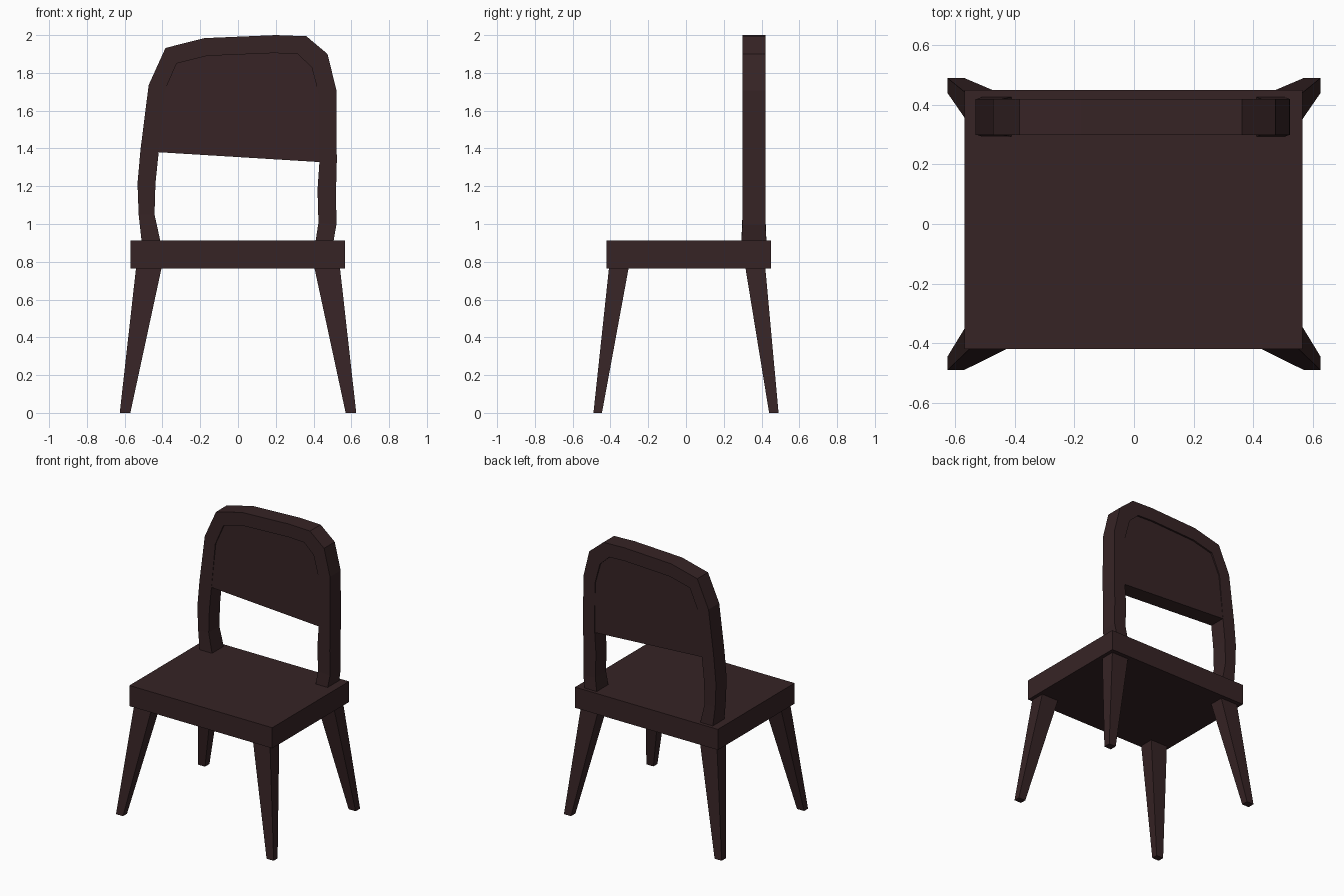
import bpy, bmesh

if "Cube" in bpy.data.objects:
    bpy.data.objects.remove(bpy.data.objects["Cube"])

wood = bpy.data.materials.new("dark brown wood")
wood.diffuse_color = (0.037, 0.0172, 0.0185, 1)
wood.use_nodes = True
wood.node_tree.nodes["Principled BSDF"].inputs["Base Color"].default_value = wood.diffuse_color


def finish(name, bm):
    bmesh.ops.recalc_face_normals(bm, faces=bm.faces)
    me = bpy.data.meshes.new(name)
    bm.to_mesh(me)
    bm.free()
    me.materials.append(wood)
    ob = bpy.data.objects.new(name, me)
    bpy.context.collection.objects.link(ob)
    return ob


def loft(name, sections, caps=True):
    """Skin a list of matching point loops, closing both ends."""
    bm = bmesh.new()
    rings = [[bm.verts.new(p) for p in s] for s in sections]
    n = len(rings[0])
    for a, b in zip(rings, rings[1:]):
        for i in range(n):
            j = (i + 1) % n
            bm.faces.new((a[i], a[j], b[j], b[i]))
    bm.faces.new(rings[0])
    bm.faces.new(rings[-1])
    return finish(name, bm)


def rect(x0, x1, y0, y1, z):
    return [(x0, y0, z), (x1, y0, z), (x1, y1, z), (x0, y1, z)]


# Seat slab
loft("seat", [rect(-0.568, 0.566, -0.42, 0.45, z) for z in (0.764, 0.912)])

# Tapered, splayed legs
for side, sx in (("left", -1), ("right", 1)):
    for end, bot, top in (("front", (-0.49, -0.445), (-0.408, -0.304)),
                          ("back", (0.44, 0.49), (0.315, 0.42))):
        loft(f"{end}_{side}_leg",
             [rect(sx * 0.57, sx * 0.626, *bot, 0),
              rect(sx * 0.405, sx * 0.54, *top, 0.766)])

# Bent back frame: outer and inner outlines (x, z), left foot to right foot
outer = [(-.51, .905), (-.526, 1.05), (-.532, 1.215), (-.516, 1.395),
         (-.473, 1.735), (-.384, 1.932), (-.177, 1.984), (.2, 2.0),
         (.362, 1.994), (.474, 1.9), (.521, 1.708), (.523, 1.33),
         (.519, 1.18), (.521, .997), (.505, .905)]
inner = [(-.41, .905), (-.442, 1.05), (-.437, 1.215), (-.42, 1.38),
         (-.39, 1.70), (-.325, 1.85), (-.165, 1.89), (.19, 1.905),
         (.315, 1.90), (.39, 1.83), (.43, 1.68), (.431, 1.328),
         (.421, 1.18), (.426, 1.008), (.41, .905)]
FRONT, BACK = 0.299, 0.42
sections = []
for k, ((ox, oz), (ix, iz)) in enumerate(zip(outer, inner)):
    flare = 0.006 if k in (0, len(outer) - 1) else 0
    f, b = FRONT - flare, BACK + flare
    sections.append([(ox, f, oz), (ix, f, iz), (ix, b, iz), (ox, b, oz)])
loft("back_frame", sections)

# Back panel filling the upper frame, thinning slightly toward the top
panel = inner[3:12]


def recess(z):
    return 0.001 + 0.012 * max(0, (z - 1.5) / 0.4)


loft("back_panel", [[(x, FRONT + recess(z), z) for x, z in panel],
                    [(x, BACK - recess(z), z) for x, z in panel]])
